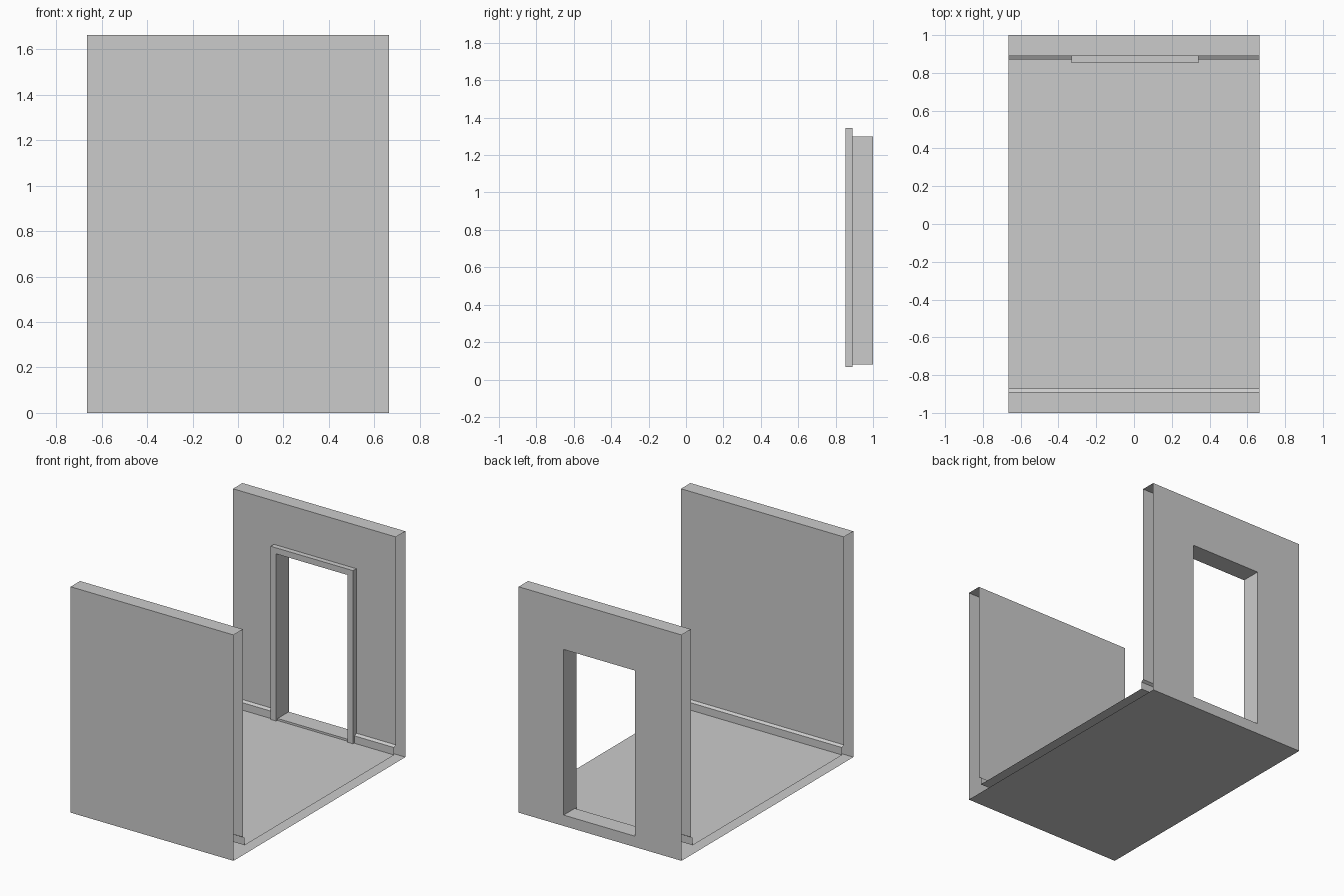
import bpy, bmesh
from mathutils import Vector

if "Cube" in bpy.data.objects:
    bpy.data.objects.remove(bpy.data.objects["Cube"])

HALF_W = 0.664                      # half length of the section along x
HEIGHT = 1.664
DOOR_X0, DOOR_X1 = -0.286, 0.297    # door opening
DOOR_Z0, DOOR_Z1 = 0.08, 1.30


def prism(name, points, offset):
    """Extrude a closed outline by offset into a solid object."""
    bm = bmesh.new()
    face = bm.faces.new([bm.verts.new(p) for p in points])
    ext = bmesh.ops.extrude_face_region(bm, geom=[face], use_keep_orig=True)
    moved = [g for g in ext["geom"] if isinstance(g, bmesh.types.BMVert)]
    bmesh.ops.translate(bm, verts=moved, vec=Vector(offset))
    bmesh.ops.recalc_face_normals(bm, faces=bm.faces[:])
    mesh = bpy.data.meshes.new(name)
    bm.to_mesh(mesh)
    bm.free()
    obj = bpy.data.objects.new(name, mesh)
    bpy.context.collection.objects.link(obj)
    return obj


def drop_faces(obj, test):
    """Leave a solid open by removing the faces that pass the test."""
    bm = bmesh.new()
    bm.from_mesh(obj.data)
    bm.normal_update()
    gone = [f for f in bm.faces if test(f.calc_center_median(), f.normal)]
    bmesh.ops.delete(bm, geom=gone, context='FACES')
    bm.to_mesh(obj.data)
    bm.free()


# Floor, two walls and baseboards as one U-shaped section
half = [(1.0, 0.0), (1.0, HEIGHT), (0.89, HEIGHT), (0.89, 0.132),
        (0.87, 0.12), (0.87, 0.065)]
section = half + [(-y, z) for y, z in reversed(half)]
shell = prism("floor_and_walls", [(-HALF_W, y, z) for y, z in section],
              (2 * HALF_W, 0, 0))

# Doorway through the back wall, leaving a low threshold
cutter = prism("doorway_cutter",
               [(DOOR_X0, 0.8, DOOR_Z0), (DOOR_X1, 0.8, DOOR_Z0),
                (DOOR_X1, 0.8, DOOR_Z1), (DOOR_X0, 0.8, DOOR_Z1)], (0, 0.4, 0))
cutter.hide_render = True
mod = shell.modifiers.new("doorway", 'BOOLEAN')
mod.operation = 'DIFFERENCE'
mod.solver = 'EXACT'
mod.object = cutter
bpy.context.view_layer.objects.active = shell
bpy.ops.object.modifier_apply(modifier=mod.name)
bpy.data.objects.remove(cutter)

# The section is open at both ends
drop_faces(shell, lambda c, n: abs(c.x) > HALF_W - 0.001 and abs(n.x) > 0.9)

# Door trim on the inside of the back wall
T, BOTTOM = 0.044, 0.068
outline = [(DOOR_X0 - T, BOTTOM), (DOOR_X0 - T, DOOR_Z1 + T),
           (DOOR_X1 + T, DOOR_Z1 + T), (DOOR_X1 + T, BOTTOM),
           (DOOR_X1, BOTTOM), (DOOR_X1, DOOR_Z1),
           (DOOR_X0, DOOR_Z1), (DOOR_X0, BOTTOM)]
frame = prism("door_frame", [(x, 0.852, z) for x, z in outline], (0, 0.038, 0))
drop_faces(frame, lambda c, n: n.y > 0.9)
